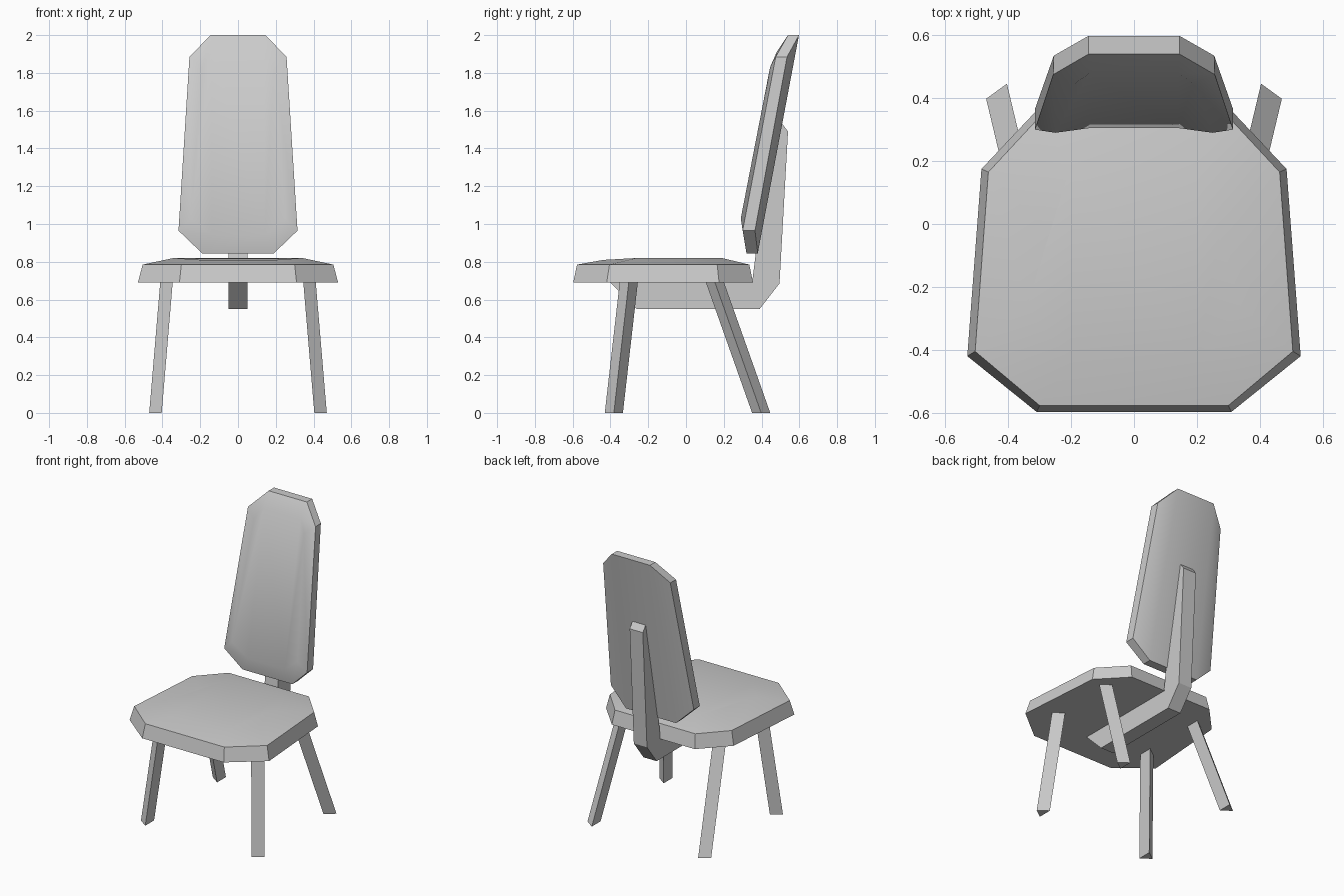
import bpy, bmesh, math

cube = bpy.data.objects.get("Cube")
if cube:
    bpy.data.objects.remove(cube, do_unlink=True)

grey = bpy.data.materials.new("plain_grey")
grey.use_nodes = True
COLOUR = (0.6, 0.6, 0.6, 1)
grey.diffuse_color = COLOUR
grey.node_tree.nodes["Principled BSDF"].inputs["Base Color"].default_value = COLOUR


def loft(name, rings, caps, smooth=False):
    """Bridge closed rings of points and close both ends with the cap index lists."""
    bm = bmesh.new()
    loops = [[bm.verts.new(p) for p in ring] for ring in rings]
    n = len(loops[0])
    for a, b in zip(loops, loops[1:]):
        for i in range(n):
            j = (i + 1) % n
            bm.faces.new((a[i], a[j], b[j], b[i]))
    for loop in (loops[0], loops[-1]):
        for cap in caps:
            bm.faces.new([loop[i] for i in cap])
    bmesh.ops.recalc_face_normals(bm, faces=bm.faces)
    mesh = bpy.data.meshes.new(name)
    bm.to_mesh(mesh)
    bm.free()
    mesh.materials.append(grey)
    obj = bpy.data.objects.new(name, mesh)
    bpy.context.collection.objects.link(obj)
    if smooth:
        bpy.ops.object.select_all(action='DESELECT')
        obj.select_set(True)
        bpy.context.view_layer.objects.active = obj
        bpy.ops.object.shade_smooth_by_angle(angle=math.radians(30))
    return obj


def mirrored(half):
    """Eight-sided ring from the four points of its left half."""
    return half + [(-x, y, z) for x, y, z in reversed(half)]


OCTAGON_CAP = [(0, 1, 2, 3), (0, 3, 4, 7), (4, 5, 6, 7)]

# Seat: flat underside, flared rim and a gently raised top
seat_rings = [
    [(0.31, -0.597, 0.69), (0.53, -0.42, 0.69), (0.485, 0.175, 0.69), (0.315, 0.355, 0.69)],
    [(0.30, -0.577, 0.785), (0.505, -0.405, 0.785), (0.463, 0.165, 0.785), (0.305, 0.335, 0.785)],
    [(0.20, -0.437, 0.81), (0.34, -0.26, 0.82), (0.27, -0.035, 0.82), (0.20, 0.19, 0.82)],
]
loft("seat", [mirrored(r) for r in seat_rings], OCTAGON_CAP, smooth=True)

# Backrest: bowed slab with a padded front
back_rings = [
    [(0.19, 0.38, 0.845), (0.315, 0.365, 0.965), (0.255, 0.535, 1.885), (0.145, 0.598, 2.0)],
    [(0.19, 0.32, 0.845), (0.315, 0.30, 0.965), (0.257, 0.475, 1.885), (0.145, 0.54, 2.0)],
    [(0.14, 0.305, 0.94), (0.25, 0.29, 1.03), (0.19, 0.445, 1.83), (0.14, 0.48, 1.91)],
]
loft("backrest", [mirrored(r) for r in back_rings], OCTAGON_CAP, smooth=True)

# Back support: bent bar under the seat and up behind the backrest
profile = [(-0.40, 0.69), (-0.26, 0.55), (0.39, 0.55), (0.495, 0.685), (0.54, 1.49),
           (0.51, 1.53), (0.49, 1.50), (0.37, 0.85), (0.35, 0.69)]
loft("back_support", [[(x, y, z) for y, z in profile] for x in (-0.05, 0.05)],
     [range(len(profile))])


# Legs: splayed three-sided prisms with one edge facing outwards
def leg(name, side, foot_y, top_y):
    section = [(0.0, -0.048), (0.066, 0.0), (0.0, 0.048)]
    rings = [[(side * (x + dx), y + dy, z) for dx, dy in section]
             for x, y, z in ((0.404, foot_y, 0), (0.345, top_y, 0.70))]
    loft(name, rings, [(0, 1, 2)])


for label, side in (("left", 1), ("right", -1)):
    leg("front_leg_" + label, side, -0.382, -0.302)
    leg("rear_leg_" + label, side, 0.398, 0.15)
